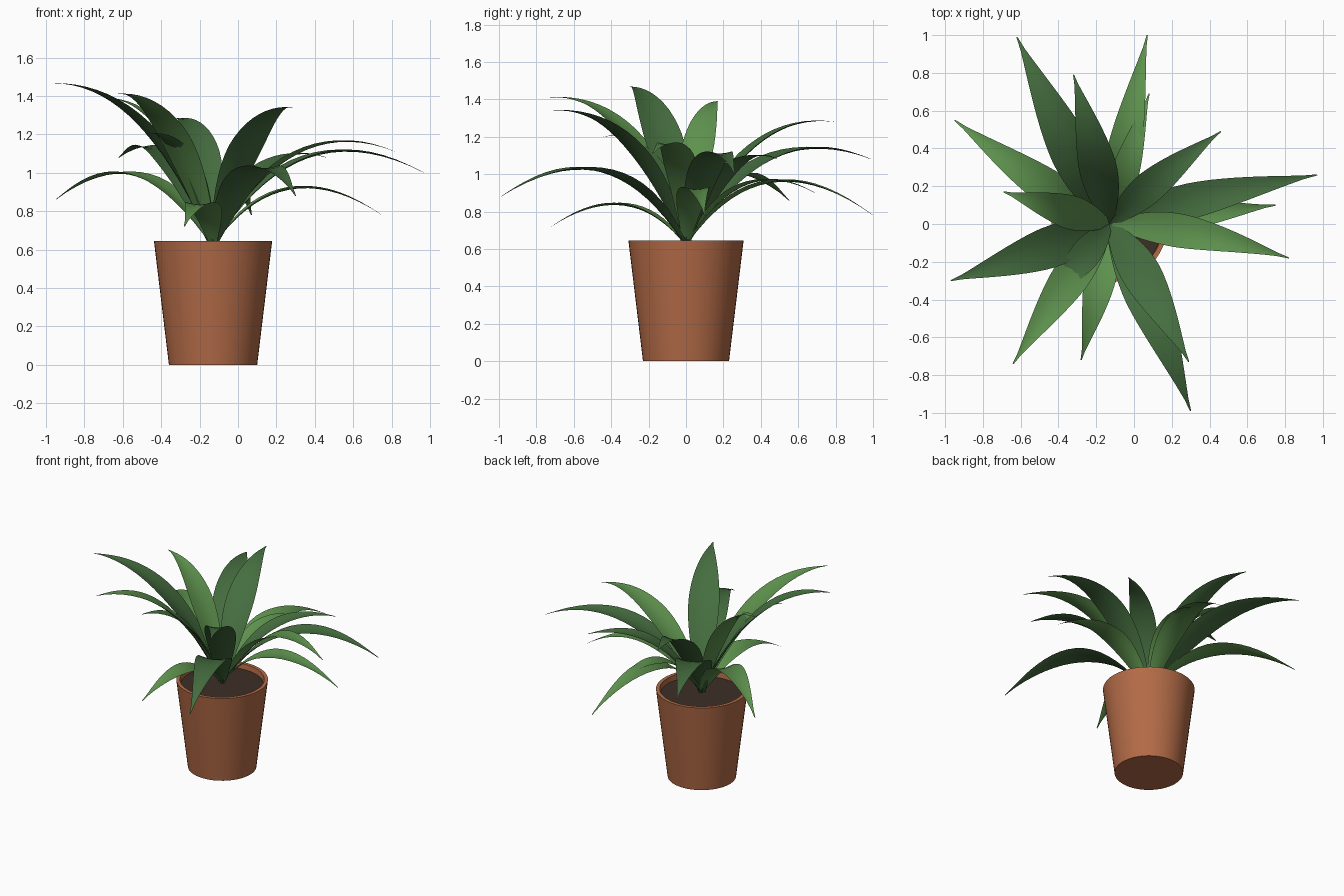
import bpy, bmesh, math
from mathutils import Vector

if "Cube" in bpy.data.objects:
    bpy.data.objects.remove(bpy.data.objects["Cube"])

CX = -0.13   # pot axis


def material(name, rgb):
    m = bpy.data.materials.new(name)
    m.diffuse_color = (*rgb, 1)
    m.use_nodes = True
    m.node_tree.nodes["Principled BSDF"].inputs["Base Color"].default_value = m.diffuse_color
    return m


def finish(name, bm, mat, angle):
    me = bpy.data.meshes.new(name)
    bm.to_mesh(me)
    bm.free()
    ob = bpy.data.objects.new(name, me)
    bpy.context.collection.objects.link(ob)
    me.materials.append(mat)
    bpy.ops.object.select_all(action='DESELECT')
    ob.select_set(True)
    bpy.context.view_layer.objects.active = ob
    bpy.ops.object.shade_smooth_by_angle(angle=math.radians(angle))
    return ob


def lathe(name, profile, mat, n=48):
    bm = bmesh.new()
    rings = [[bm.verts.new((CX + r * math.cos(2 * math.pi * i / n),
                            r * math.sin(2 * math.pi * i / n), z)) for i in range(n)]
             for r, z in profile]
    for a, b in zip(rings, rings[1:]):
        for i in range(n):
            j = (i + 1) % n
            bm.faces.new((a[i], a[j], b[j], b[i]))
    bm.faces.new(rings[0][::-1])
    bm.faces.new(rings[-1])
    return finish(name, bm, mat, 30)


def leaf(name, tip, peak, width, bend, mat, base_z=0.62, n=18):
    # arched midrib: quadratic curve from the crown to the tip, reaching height "peak"
    base, tip = Vector((CX, 0, base_z)), Vector(tip)
    ht, p = tip.z - base_z, peak - base_z
    hc = p + math.sqrt(max(0, p * p - p * ht))
    flat = Vector((tip.x - base.x, tip.y, 0))
    side = Vector((-flat.y, flat.x, 0)).normalized()
    ctrl = base + flat * 0.40 + side * bend + Vector((0, 0, hc))
    bm = bmesh.new()
    rows = []
    for k in range(n + 1):
        t = k / n
        pos = base * (1 - t) ** 2 + ctrl * 2 * t * (1 - t) + tip * t * t
        tan = ((ctrl - base) * (1 - t) + (tip - ctrl) * t).normalized()
        s = (side - tan * side.dot(tan)).normalized()
        up = tan.cross(s)
        # blade outline: narrow stalk, widest near the middle, pointed tip
        if t < 0.43:
            f = 0.2 + 0.8 * math.sin(t / 0.43 * math.pi / 2)
        else:
            f = max(0.0, 1 - ((t - 0.43) / 0.57) ** 1.6) ** 1.2
        w = max(width * f / 2, 0.003)
        rows.append([bm.verts.new(pos + s * w * u + up * w * 0.17 * (u * u - 0.4))
                     for u in (-1, -0.5, 0, 0.5, 1)])
    for a, b in zip(rows, rows[1:]):
        for i in range(4):
            bm.faces.new((a[i], b[i], b[i + 1], a[i + 1]))
    return finish(name, bm, mat, 60)


clay = material("clay", (0.45, 0.147, 0.063))
earth = material("earth", (0.045, 0.028, 0.02))
light = material("leaf_light", (0.112, 0.287, 0.076))
dark = material("leaf_dark", (0.06, 0.155, 0.05))

# Tapered pot with a thin rim, and the soil disc inside it
lathe("pot", [(0.23, 0), (0.308, 0.645), (0.283, 0.645), (0.278, 0.60)], clay)
lathe("soil", [(0.277, 0.598), (0.279, 0.607)], earth)

# Leaves: tip position, highest point, width, sideways bend, colour
leaves = [
    ((-0.62, 0.99, 1.08), 1.14, 0.23, 0.02, dark),
    ((-0.32, 0.79, 1.28), 1.285, 0.20, -0.02, dark),
    ((0.07, 1.00, 0.78), 0.965, 0.18, 0.0, light),
    ((0.08, 0.69, 0.90), 0.97, 0.15, 0.0, light),
    ((0.46, 0.49, 1.08), 1.10, 0.17, 0.03, dark),
    ((0.97, 0.26, 1.00), 1.115, 0.19, 0.04, dark),
    ((0.75, 0.10, 0.78), 0.925, 0.17, 0.0, light),
    ((0.82, -0.18, 1.11), 1.165, 0.18, 0.07, light),
    ((0.30, -0.99, 0.88), 1.03, 0.22, 0.05, dark),
    ((0.29, -0.73, 1.34), 1.342, 0.21, 0.03, dark),
    ((-0.28, -0.72, 0.72), 0.84, 0.17, 0.02, light),
    ((-0.64, -0.74, 1.41), 1.412, 0.20, -0.02, light),
    ((-0.97, -0.30, 1.468), 1.468, 0.22, 0.02, dark),
    ((-0.69, 0.17, 1.39), 1.39, 0.18, 0.0, light),
    ((-0.95, 0.55, 0.86), 1.00, 0.19, 0.04, light),
    ((-0.48, -0.44, 1.20), 1.205, 0.16, 0.0, dark),
]
for i, args in enumerate(leaves):
    leaf("leaf_%02d" % (i + 1), *args)
